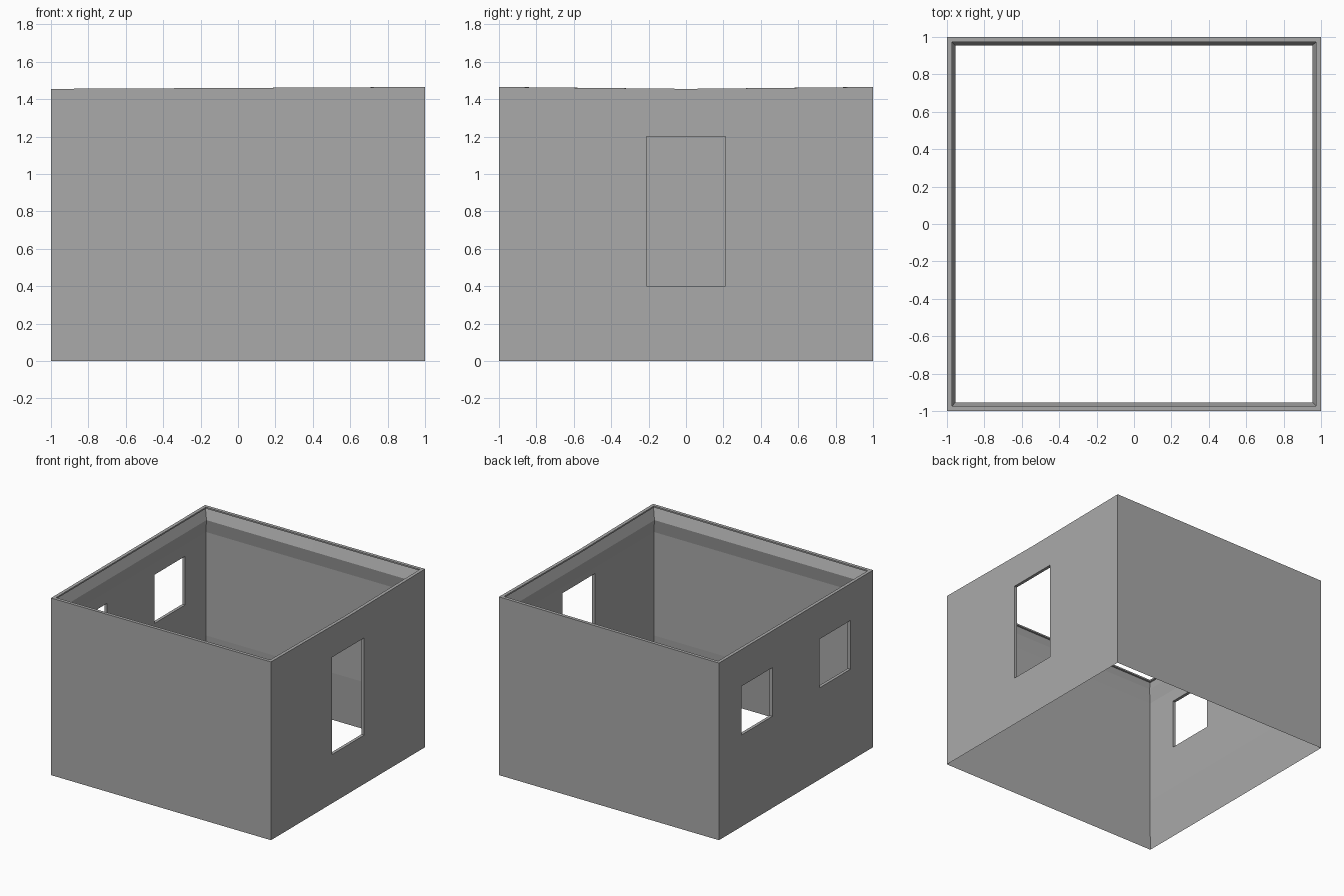
import bpy, bmesh

old = bpy.data.objects.get("Cube")
if old:
    bpy.data.objects.remove(old, do_unlink=True)

grey = bpy.data.materials.new("plain_grey")
grey.diffuse_color = (0.4, 0.4, 0.4, 1)
grey.use_nodes = True
bsdf = grey.node_tree.nodes["Principled BSDF"]
bsdf.inputs["Base Color"].default_value = (0.4, 0.4, 0.4, 1)
bsdf.inputs["Roughness"].default_value = 0.8

TOP = 1.455
# Wall cross-section as (inset from the outer face, height), a closed loop
PROFILE = [(0, 0), (0, TOP), (0.027, TOP), (0.027, TOP - 0.012),
           (0.012, TOP - 0.012), (0.045, 1.36), (0.025, 1.25), (0.025, 0.4)]
# Corners and wall middles of the square plan
PLAN = [(-1, -1), (0, -1), (1, -1), (1, 0), (1, 1), (0, 1), (-1, 1), (-1, 0)]


def new_object(name, bm):
    bmesh.ops.recalc_face_normals(bm, faces=bm.faces)
    mesh = bpy.data.meshes.new(name)
    bm.to_mesh(mesh)
    bm.free()
    obj = bpy.data.objects.new(name, mesh)
    mesh.materials.append(grey)
    bpy.context.collection.objects.link(obj)
    return obj


def build_walls():
    bm = bmesh.new()
    loops = []
    for px, py in PLAN:
        loop = []
        for inset, z in PROFILE:
            if z > 1.4:  # the rim rises slightly to the two left corners
                z += 0.01 * (px + 1) / 2 * abs(py)
            loop.append(bm.verts.new((px * (1 - inset), py * (1 - inset), z)))
        loops.append(loop)
    n = len(PROFILE)
    for i, a in enumerate(loops):
        b = loops[(i + 1) % len(loops)]
        for j in range(n):
            k = (j + 1) % n
            bm.faces.new((a[j], b[j], b[k], a[k]))
    return new_object("walls", bm)


def cut_opening(walls, x, y, z0, z1, width):
    bm = bmesh.new()
    bmesh.ops.create_cube(bm, size=1)
    bmesh.ops.scale(bm, vec=(0.3, width, z1 - z0), verts=bm.verts)
    bmesh.ops.translate(bm, vec=(x, y, (z0 + z1) / 2), verts=bm.verts)
    cutter = new_object("opening_cutter", bm)
    cutter.hide_render = True
    mod = walls.modifiers.new("opening", "BOOLEAN")
    mod.operation = "DIFFERENCE"
    mod.solver = "EXACT"
    mod.object = cutter
    bpy.context.view_layer.objects.active = walls
    bpy.ops.object.modifier_apply(modifier=mod.name)
    bpy.data.objects.remove(cutter, do_unlink=True)


walls = build_walls()
# Tall doorway on the left, pair of square windows on the right
cut_opening(walls, 1, 0, 0.401, 1.2, 0.42)
for side in (-1, 1):
    cut_opening(walls, -1, side * 0.507, 0.753, 1.153, 0.4)
